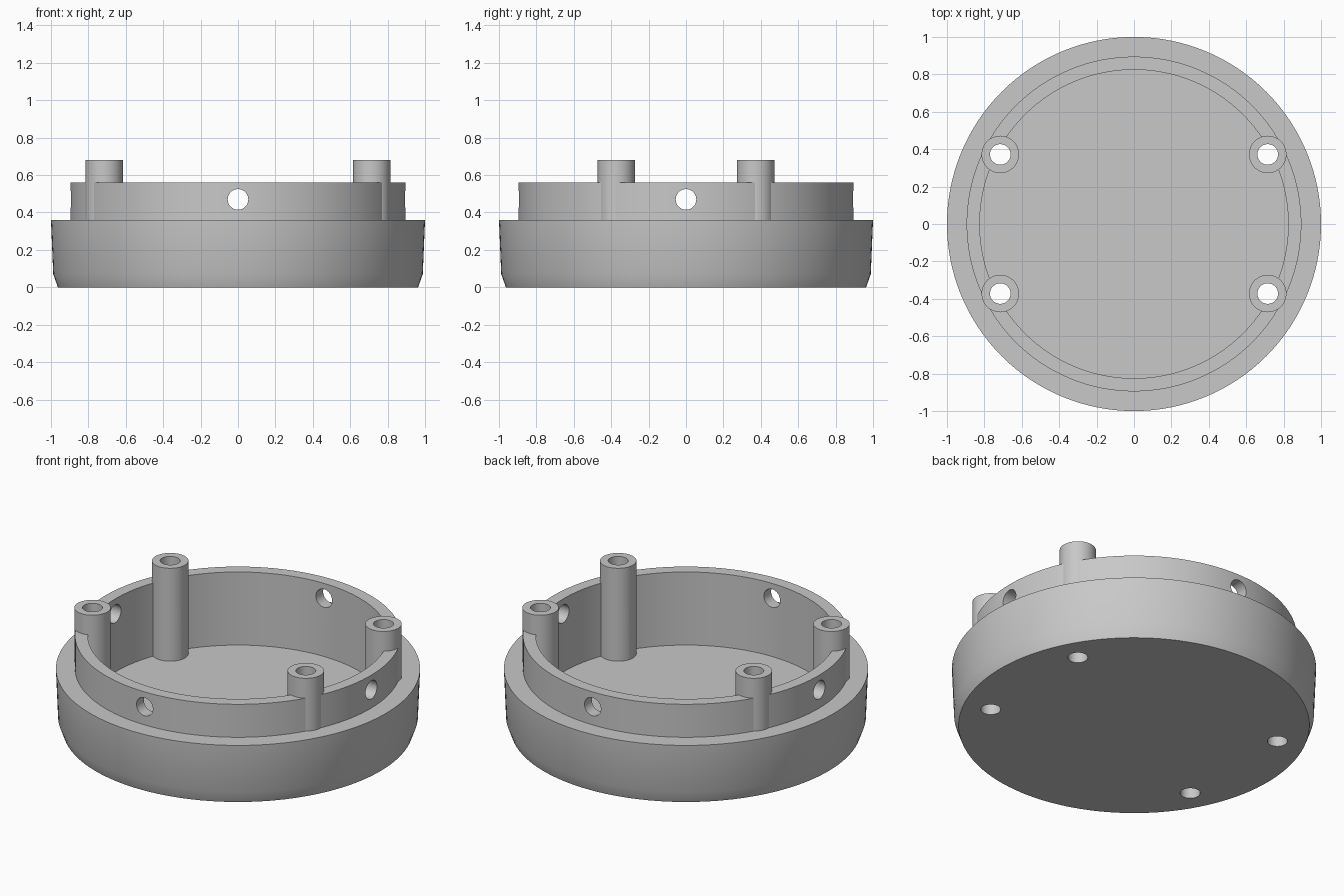
import bpy, bmesh, math
from mathutils import Matrix

cube = bpy.data.objects.get("Cube")
if cube:
    bpy.data.objects.remove(cube, do_unlink=True)

grey = bpy.data.materials.new("plain grey")
grey.use_nodes = True
colour = (0.58, 0.58, 0.58, 1)
grey.diffuse_color = colour
grey.node_tree.nodes["Principled BSDF"].inputs["Base Color"].default_value = colour

FLOOR = 0.117
POST_X, POST_Y, POST_TOP = 0.715, 0.372, 0.68
BORE = 0.055


def add_object(name, bm):
    bmesh.ops.recalc_face_normals(bm, faces=bm.faces)
    mesh = bpy.data.meshes.new(name)
    bm.to_mesh(mesh)
    bm.free()
    mesh.materials.append(grey)
    obj = bpy.data.objects.new(name, mesh)
    bpy.context.collection.objects.link(obj)
    return obj


def lathe(name, profile, steps):
    """Spin a closed (radius, z) outline that starts and ends on the axis."""
    bm = bmesh.new()
    verts = [bm.verts.new((r, 0, z)) for r, z in profile]
    edges = [bm.edges.new(pair) for pair in zip(verts, verts[1:])]
    bmesh.ops.spin(bm, geom=verts + edges, cent=(0, 0, 0), axis=(0, 0, 1),
                   angle=2 * math.pi, steps=steps, use_merge=True)
    bmesh.ops.remove_doubles(bm, verts=bm.verts, dist=1e-4)
    return add_object(name, bm)


def cylinders(name, radius, depth, placements):
    bm = bmesh.new()
    for matrix in placements:
        bmesh.ops.create_cone(bm, cap_ends=True, segments=48, radius1=radius,
                              radius2=radius, depth=depth, matrix=matrix)
    return add_object(name, bm)


def combine(target, tool, operation):
    """Apply a boolean and discard the tool."""
    tool.hide_render = True
    mod = target.modifiers.new(operation, "BOOLEAN")
    mod.operation, mod.solver, mod.object = operation, "EXACT", tool
    bpy.ops.object.select_all(action="DESELECT")
    bpy.context.view_layer.objects.active = target
    target.select_set(True)
    bpy.ops.object.modifier_apply(modifier=mod.name)
    bpy.data.objects.remove(tool, do_unlink=True)


# Round tray: tapered outer wall, ledge, raised rim and recessed floor
tray = lathe("round_tray", [
    (0, 0), (0.963, 0), (0.988, 0.07), (1, 0.36), (0.895, 0.36),
    (0.895, 0.56), (0.825, 0.56), (0.825, FLOOR), (0, FLOOR)], 128)

# Four screw posts rising from the floor through the rim
base = FLOOR - 0.05
corners = [(sx * POST_X, sy * POST_Y) for sx in (-1, 1) for sy in (-1, 1)]
posts = cylinders("screw_posts", 0.1, POST_TOP - base, [
    Matrix.Translation((x, y, (POST_TOP + base) / 2)) for x, y in corners])
combine(tray, posts, "UNION")

# Bores running through the posts and floor
bores = cylinders("post_bores", BORE, 2, [
    Matrix.Translation((x, y, 0.3)) for x, y in corners])
combine(tray, bores, "DIFFERENCE")

# Four round holes through the rim, one on each side
side_holes = cylinders("rim_holes", BORE, 0.3, [
    Matrix.Rotation(i * math.pi / 2, 4, "Z")
    @ Matrix.Translation((0.86, 0, 0.47))
    @ Matrix.Rotation(math.pi / 2, 4, "Y") for i in range(4)])
combine(tray, side_holes, "DIFFERENCE")

bpy.ops.object.shade_smooth_by_angle(angle=math.radians(25))
